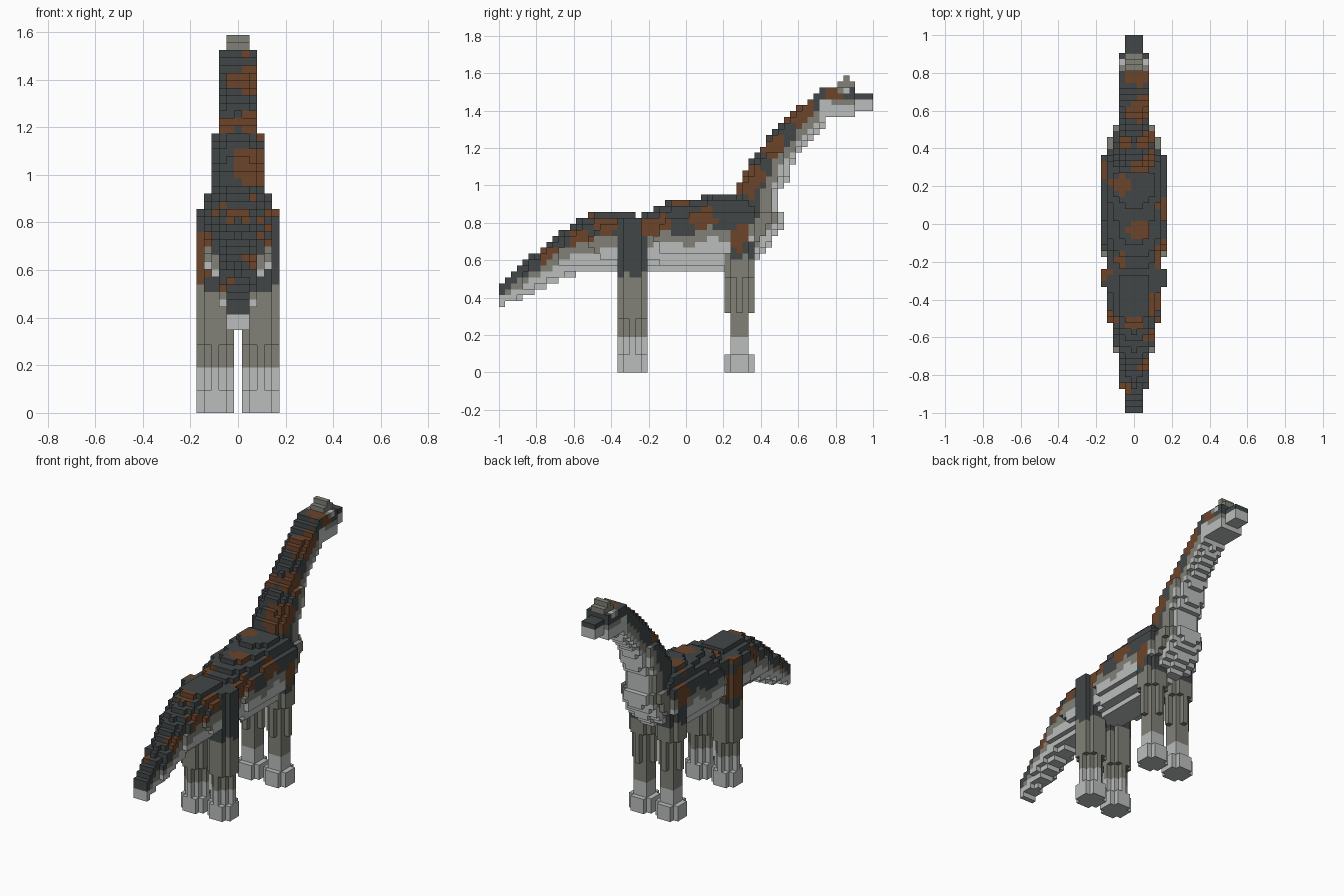
import bpy, bmesh, math
from mathutils import Vector

cube = bpy.data.objects.get("Cube")
if cube:
    bpy.data.objects.remove(cube)

V = 2 / 63            # block size
LIGHT, GREY, DARK, BROWN = range(4)


def material(name, rgb):
    m = bpy.data.materials.new(name)
    m.use_nodes = True
    m.diffuse_color = (*rgb, 1)
    bsdf = next(n for n in m.node_tree.nodes if n.type == "BSDF_PRINCIPLED")
    bsdf.inputs["Base Color"].default_value = (*rgb, 1)
    return m


MATS = [material("pale underside", (0.5, 0.51, 0.51)),
        material("mid grey", (0.22, 0.22, 0.19)),
        material("dark slate", (0.054, 0.062, 0.064)),
        material("rust brown", (0.15, 0.058, 0.023))]

# Brown hide patches: x, y, z, radius
PATCHES = [(Vector(p[:3]), p[3]) for p in (
    (.16, .28, .72, .06), (.15, .09, .82, .06), (.03, -.04, .92, .06),
    (.13, -.16, .77, .07), (.1, -.42, .78, .06), (.1, -.55, .7, .07),
    (.05, -.74, .64, .05), (0, -.53, .82, .04), (.06, .33, 1.03, .09),
    (.06, .46, 1.21, .07), (.05, .6, 1.39, .09), (.03, .8, 1.5, .08),
    (-.04, .42, 1.21, .04), (-.07, .2, .93, .06), (-.16, .28, .8, .07),
    (-.15, -.28, .65, .1), (-.16, -.26, .82, .04), (-.09, -.5, .72, .06),
    (-.05, -.86, .56, .04), (.03, .35, .95, .05), (-.08, -.2, .86, .04))]


def centre(cell):
    i, j, k = cell
    return Vector((i * V, -1 + (j + .5) * V, (k + .5) * V))


def hide(p):
    wob = .012 * math.sin(47 * p.y + 31 * p.z)
    near = any((p - spot).length < r + wob for spot, r in PATCHES)
    return BROWN if near else DARK


def at(stations, s):
    """Interpolate low side, high side and half width along a part."""
    for a, b in zip(stations, stations[1:]):
        if a[0] <= s <= b[0]:
            f = (s - a[0]) / (b[0] - a[0])
            return [u + (v - u) * f for u, v in zip(a[1:], b[1:])]


def loft(stations, axis, limits, power=2.5):
    """Rounded slices stacked along axis 1 (y) or 2 (z), coloured by depth."""
    cells = {}
    for i in range(-5, 6):
        for j in range(63):
            for k in range(50):
                p = centre((i, j, k))
                row = at(stations, p[axis])
                if not row:
                    continue
                lo, hi, w = row
                c = p[3 - axis]
                n = abs(2 * c - lo - hi) / (hi - lo)
                if (abs(p.x) / w) ** power + n ** power > 1:
                    continue
                t = (c - lo) / (hi - lo)
                if axis == 2:
                    t = 1 - t
                t += .04 * math.sin(23 * p.y + 11 * p.z)
                cells[i, j, k] = (LIGHT if t < limits[0] else
                                  GREY if t < limits[1] else hide(p))
    return cells


def leg(side, j0, top, dark_from, shape):
    cells = {}
    for k in range(top):
        kind = shape(k)
        for a in range(-2, 3):
            for b in range(-2, 3):
                d, m = abs(a) + abs(b), max(abs(a), abs(b))
                if (kind == "block" and d > 3 or kind == "star" and d > 2
                        or kind == "core" and m > 1):
                    continue
                cell = (side * 3 + a, j0 + b, k)
                p = centre(cell)
                wob = .02 * math.cos(60 * p.y)
                cells[cell] = (LIGHT if k < 6 else
                               GREY if p.z < dark_from + wob else hide(p))
    return cells


def front_shape(k):
    return "block" if k < 3 else "core" if k < 10 else "star" if k < 16 else "block"


def hind_shape(k):
    return "star" if 3 <= k < 9 else "block"


def blocks(xs, ys, zs, colour):
    return {(i, j, k): colour for i in xs for j in ys for k in zs}


parts = {}
# Legs, eyes and cheeks
for side, word in ((1, "left"), (-1, "right")):
    parts["front_leg_" + word] = leg(side, 40, 25, .61, front_shape)
    parts["hind_leg_" + word] = leg(side, 22, 26, .52, hind_shape)
    parts["eye_" + word] = blocks([2 * side], [58], [47], LIGHT)
    parts["cheek_" + word] = blocks([2 * side], [54, 55], [45], LIGHT)

# Crest and brow
parts["crest"] = {**blocks(range(-1, 2), range(57, 60), [48], GREY),
                  **blocks(range(-1, 2), [58], [49], GREY)}
parts["brow"] = blocks(range(-2, 3), [57], [47], GREY)

# Head and snout
parts["head"] = loft([(.72, 1.36, 1.53, .083), (.905, 1.36, 1.53, .083)],
                     1, (.45, .62), 4)
parts["snout"] = loft([(.9, 1.39, 1.5, .055), (1, 1.39, 1.5, .04)],
                      1, (.55, .7), 4)

# Tail: y, underside, top, half width
parts["tail"] = loft([
    (-1, .35, .47, .05), (-.87, .40, .58, .06), (-.84, .41, .61, .075),
    (-.75, .46, .68, .085), (-.64, .51, .77, .105), (-.52, .54, .84, .125),
    (-.45, .54, .865, .14), (-.36, .54, .865, .146)], 1, (.36, .58))

# Trunk
parts["body"] = loft([
    (-.37, .54, .865, .146), (-.28, .54, .865, .146), (-.25, .54, .83, .146),
    (-.2, .54, .865, .15), (-.1, .54, .91, .172), (.08, .54, .93, .18),
    (.13, .54, .955, .18), (.26, .55, .955, .18), (.37, .6, .94, .165)],
    1, (.4, .55))

# Chest and neck: z, back, front, half width
parts["chest"] = loft([
    (.6, .18, .36, .1), (.65, .18, .42, .13), (.71, .18, .47, .14),
    (.75, .18, .5, .14), (.8, .18, .53, .14), (.83, .19, .55, .14),
    (.86, .22, .51, .13), (.9, .25, .49, .12), (.96, .27, .49, .116)],
    2, (.2, .42))
parts["neck"] = loft([
    (.95, .27, .49, .116), (1, .27, .53, .112), (1.04, .3, .55, .11),
    (1.14, .35, .58, .106), (1.2, .4, .63, .092), (1.25, .44, .67, .09),
    (1.3, .48, .72, .086), (1.34, .52, .75, .083), (1.38, .56, .79, .083),
    (1.43, .62, .81, .083), (1.5, .7, .83, .08), (1.53, .75, .85, .08)],
    2, (.23, .45))

# Each block belongs to the first part that claims it
filled = set()
for name, cells in parts.items():
    parts[name] = {c: m for c, m in cells.items() if c not in filled}
    filled.update(cells)


def build(name, cells):
    """Skin the blocks of a part, leaving out faces hidden between blocks."""
    bm = bmesh.new()
    corners = {}

    def corner(q):
        if q not in corners:
            x, y, z = q
            corners[q] = bm.verts.new(((x - .5) * V, -1 + y * V, z * V))
        return corners[q]

    for cell, colour in cells.items():
        for axis in range(3):
            for step in (0, 1):
                near = list(cell)
                near[axis] += 2 * step - 1
                if tuple(near) in filled:
                    continue
                loop = []
                for u, v in ((0, 0), (1, 0), (1, 1), (0, 1)):
                    q = list(cell)
                    q[axis] += step
                    q[(axis + 1) % 3] += u
                    q[(axis + 2) % 3] += v
                    loop.append(corner(tuple(q)))
                face = bm.faces.new(loop if step else loop[::-1])
                face.material_index = colour
    mesh = bpy.data.meshes.new(name)
    bm.to_mesh(mesh)
    bm.free()
    for m in MATS:
        mesh.materials.append(m)
    bpy.context.collection.objects.link(bpy.data.objects.new(name, mesh))


for name, cells in parts.items():
    build(name, cells)
